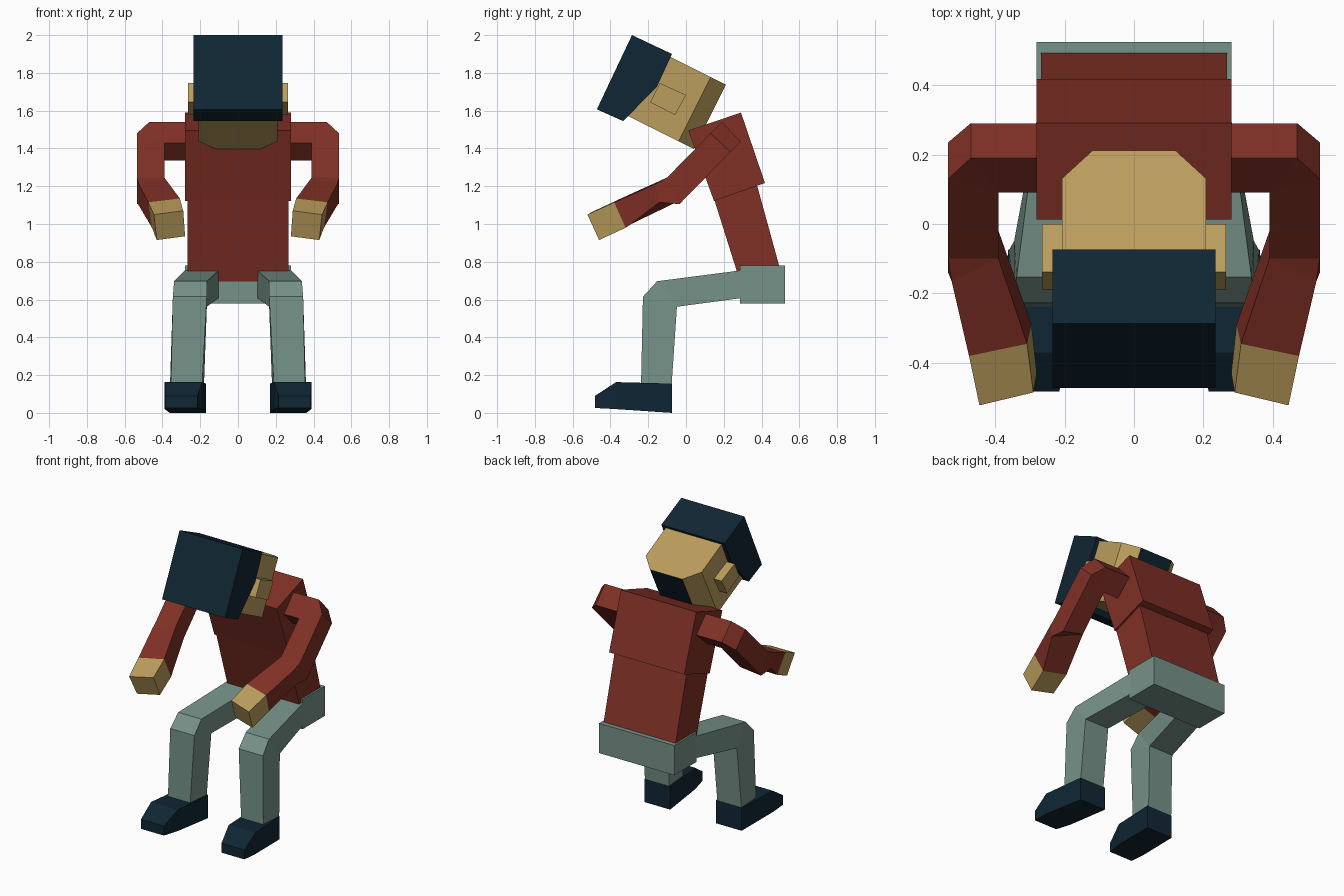
import bpy, bmesh
from mathutils import Vector


def material(name, rgb):
    m = bpy.data.materials.new(name)
    m.diffuse_color = (*rgb, 1)
    return m


SHIRT = material("brick red", (0.216, 0.030, 0.019))
PANTS = material("grey green", (0.181, 0.287, 0.246))
SKIN = material("tan", (0.491, 0.337, 0.107))
NAVY = material("dark navy", (0.005, 0.019, 0.033))


def loft(name, rings, mat, side=1):
    """Bridge point rings of equal size and cap both ends."""
    bm = bmesh.new()
    loops = [[bm.verts.new((x * side, y, z)) for x, y, z in r] for r in rings]
    n = len(loops[0])
    for a, b in zip(loops, loops[1:]):
        for i in range(n):
            j = (i + 1) % n
            bm.faces.new((a[i], a[j], b[j], b[i]))
    bm.faces.new(loops[0])
    bm.faces.new(loops[-1])
    bmesh.ops.remove_doubles(bm, verts=bm.verts, dist=0.0005)
    bmesh.ops.recalc_face_normals(bm, faces=bm.faces)
    mesh = bpy.data.meshes.new(name)
    bm.to_mesh(mesh)
    bm.free()
    mesh.materials.append(mat)
    ob = bpy.data.objects.new(name, mesh)
    bpy.context.collection.objects.link(ob)
    return ob


def prism(name, profile, x0, x1, mat, side=1):
    """Side profile (y, z) extruded across x."""
    return loft(name, [[(x, y, z) for y, z in profile] for x in (x0, x1)], mat, side)


# Torso and hips
prism("chest", [(0.291, 1.59), (0.418, 1.217), (0.148, 1.122), (0.013, 1.495)],
      -0.28, 0.28, SHIRT)
prism("belly", [(0.372, 1.22), (0.497, 0.765), (0.49, 0.69), (0.288, 0.69), (0.14, 1.16)],
      -0.268, 0.268, SHIRT)
prism("hips", [(0.286, 0.58), (0.524, 0.58), (0.524, 0.78), (0.286, 0.78)],
      -0.28, 0.28, PANTS)

# Head: outline with a chamfered chin, extruded from back to face
up, front = Vector((0, -0.894, 0.448)), Vector((0, -0.448, -0.894))
chin = Vector((0, 0.211, 1.737))
outline = [(-0.12, 0), (0.12, 0), (0.208, 0.09), (0.208, 0.40), (-0.208, 0.40), (-0.208, 0.09)]
head = loft("head", [[chin + up * s + front * d + Vector((x, 0, 0)) for x, s in outline]
                     for d in (0, 0.38)], SKIN)
head.data.materials.append(NAVY)
for f in head.data.polygons:  # dark underside
    if f.normal.dot(up) < -0.95:
        f.material_index = 1

# Cap with a slanted lower edge
prism("cap", [(-0.286, 2.0), (-0.074, 1.9), (-0.155, 1.725), (-0.333, 1.545), (-0.472, 1.607)],
      -0.235, 0.235, NAVY)

for side, label in ((1, "right"), (-1, "left")):
    prism(label + "_ear", [(-0.138, 1.746), (0.0, 1.683), (-0.058, 1.577), (-0.19, 1.645)],
          0.19, 0.265, SKIN, side)

    # Arm rings run: outer top, outer bottom, inner bottom, inner top
    wrist = [(0.475, -0.38, 1.115), (0.455, -0.32, 0.98),
             (0.295, -0.29, 1.0), (0.308, -0.345, 1.135)]
    inner = [(0.39, 0.18, 1.335), (0.39, 0.09, 1.43)]
    elbow = [(0.39, -0.02, 1.13), (0.39, -0.10, 1.246)]
    loft(label + "_arm", [
        [(0.25, 0.19, 1.54), (0.25, 0.29, 1.435), (0.25, 0.18, 1.335), (0.25, 0.09, 1.43)],
        [(0.47, 0.19, 1.54), (0.47, 0.29, 1.435)] + inner,
        [(0.535, 0.13, 1.48), (0.535, 0.235, 1.38)] + inner,
        [(0.535, -0.10, 1.246), (0.535, -0.035, 1.105)] + elbow,
        [(0.525, -0.165, 1.21), (0.535, -0.14, 1.115)] + elbow,
        wrist], SHIRT, side)
    loft(label + "_hand", [wrist, [(0.445, -0.522, 1.05), (0.43, -0.46, 0.915),
                                   (0.28, -0.43, 0.935), (0.29, -0.485, 1.07)]], SKIN, side)

    # Leg rings run: inner top, outer top, outer bottom, inner bottom
    knee = [(0.345, -0.048, 0.562), (0.165, -0.048, 0.562)]
    loft(label + "_leg", [
        [(0.10, 0.31, 0.757), (0.278, 0.31, 0.757), (0.278, 0.31, 0.61), (0.10, 0.31, 0.61)],
        [(0.165, -0.153, 0.697), (0.338, -0.153, 0.697)] + knee,
        [(0.165, -0.228, 0.615), (0.345, -0.228, 0.615)] + knee,
        [(0.19, -0.238, 0.15), (0.355, -0.238, 0.15),
         (0.36, -0.076, 0.15), (0.18, -0.076, 0.15)]], PANTS, side)

    # Shoe sections from heel to toe: y, inner x, outer x, bottom z, top z
    sections = [(-0.074, 0.17, 0.362, 0.0, 0.155), (-0.37, 0.19, 0.388, 0.02, 0.163),
                (-0.482, 0.215, 0.385, 0.026, 0.09)]
    loft(label + "_shoe", [[(a, y, t), (b, y, t), (b, y, z), (a, y, z)]
                           for y, a, b, z, t in sections], NAVY, side)
